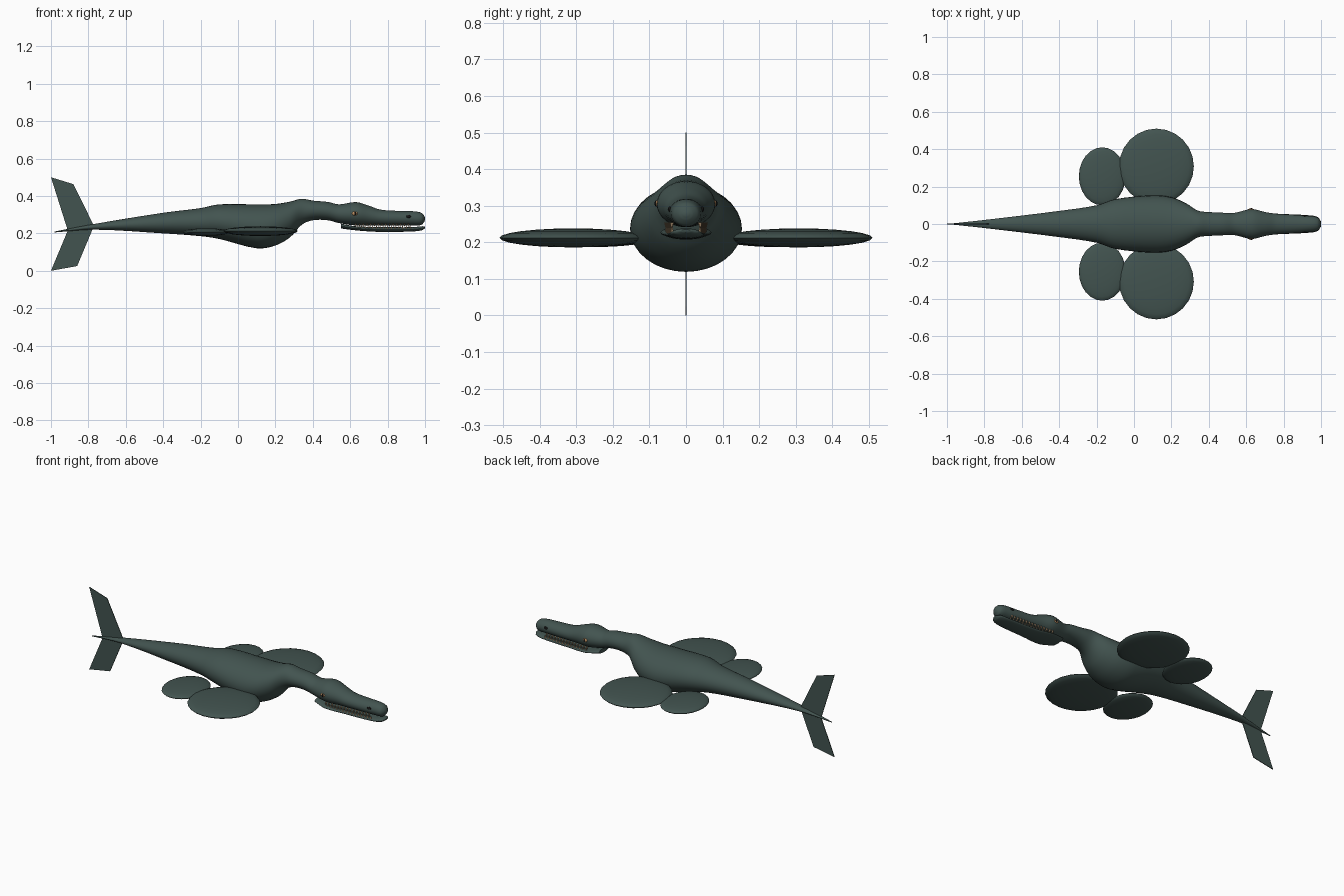
import bpy
import bmesh
from math import sin, cos, pi, radians
from mathutils import Vector

default_cube = bpy.data.objects.get("Cube")
if default_cube:
    bpy.data.objects.remove(default_cube, do_unlink=True)


def make_material(name, colour):
    material = bpy.data.materials.new(name)
    material.use_nodes = True
    material.diffuse_color = (*colour, 1)
    shader = material.node_tree.nodes["Principled BSDF"]
    shader.inputs["Base Color"].default_value = (*colour, 1)
    shader.inputs["Roughness"].default_value = 0.8
    return material


skin = make_material("dark sea green skin", (0.055, 0.088, 0.08))
ivory = make_material("tooth ivory", (0.55, 0.38, 0.22))
amber = make_material("eye amber", (0.5, 0.27, 0.12))
black = make_material("pupil black", (0.008, 0.008, 0.008))


def finish(bm, name, material, smooth_angle=50):
    bmesh.ops.recalc_face_normals(bm, faces=bm.faces)
    mesh = bpy.data.meshes.new(name)
    bm.to_mesh(mesh)
    bm.free()
    mesh.materials.append(material)
    part = bpy.data.objects.new(name, mesh)
    bpy.context.collection.objects.link(part)
    bpy.ops.object.select_all(action="DESELECT")
    part.select_set(True)
    bpy.context.view_layer.objects.active = part
    bpy.ops.object.shade_smooth_by_angle(angle=radians(smooth_angle))
    return part


def smooth_stations(stations, steps):
    """Curve through the stations, each (x, top, bottom, half width)."""
    points = [Vector(s) for s in stations]
    result = []
    for i in range(len(points) - 1):
        start, end = points[i], points[i + 1]
        before, after = points[max(i - 1, 0)], points[min(i + 2, len(points) - 1)]
        # Slopes are measured along x so uneven spacing stays smooth
        slope_a = (end - before) / (end.x - before.x) * (end.x - start.x)
        slope_b = (after - start) / (after.x - start.x) * (end.x - start.x)
        for k in range(steps):
            t = k / steps
            blend = t * t * (3 - 2 * t)
            result.append(start.lerp(end, blend)
                          + slope_a * (t * (1 - t) ** 2)
                          - slope_b * (t * t * (1 - t)))
    return result + [points[-1]]


def loft(name, stations, material, sides=32, steps=4):
    bm = bmesh.new()
    rings = []
    for x, top, bottom, half_width in smooth_stations(stations, steps):
        middle, half_height = (top + bottom) / 2, (top - bottom) / 2
        rings.append([bm.verts.new((x, half_width * cos(2 * pi * i / sides),
                                    middle + half_height * sin(2 * pi * i / sides)))
                      for i in range(sides)])
    for ring, following in zip(rings, rings[1:]):
        for i in range(sides):
            j = (i + 1) % sides
            bm.faces.new((ring[i], ring[j], following[j], following[i]))
    bm.faces.new(rings[0])
    bm.faces.new(rings[-1])
    return finish(bm, name, material)


def ellipsoid(name, centre, radii, material, segments=24, rings=12):
    bm = bmesh.new()
    bmesh.ops.create_uvsphere(bm, u_segments=segments, v_segments=rings, radius=1)
    bmesh.ops.scale(bm, vec=radii, verts=bm.verts)
    bmesh.ops.translate(bm, vec=centre, verts=bm.verts)
    return finish(bm, name, material, 80)


# Tail, trunk, neck and upper head in one flowing skin
loft("body", [
    (-.98, .21, .205, .002), (-.77, .25, .22, .025), (-.4, .31, .2, .07),
    (-.2, .335, .185, .1), (-.1, .355, .17, .133), (.1, .355, .12, .153),
    (.2, .357, .135, .143), (.28, .37, .18, .11), (.34, .385, .245, .072),
    (.4, .375, .27, .064), (.48, .368, .27, .06), (.54, .355, .255, .06),
    (.63, .367, .242, .08), (.7, .348, .242, .064), (.76, .327, .242, .055),
    (.86, .32, .242, .049), (.94, .318, .242, .043), (.98, .31, .245, .036),
    (.995, .295, .26, .02), (1, .282, .272, .006)], skin)

# Slim lower jaw
loft("lower_jaw", [
    (.55, .252, .226, .05), (.63, .238, .216, .07), (.75, .234, .208, .056),
    (.93, .233, .21, .047), (.985, .238, .217, .036), (1, .235, .228, .012)],
    skin, sides=24)

# Vertical tail fin
bm = bmesh.new()
outline = [(-1, .5), (-.88, .463), (-.77, .24), (-.86, .025), (-1, 0), (-.91, .215)]
upper, lower = outline[:3] + outline[5:], outline[2:]
for half in (upper, lower):
    face = bm.faces.new([bm.verts.new((x, -.002, z)) for x, z in half])
    extruded = bmesh.ops.extrude_face_region(bm, geom=[face], use_keep_orig=True)
    moved = [g for g in extruded["geom"] if isinstance(g, bmesh.types.BMVert)]
    bmesh.ops.translate(bm, vec=(0, .004, 0), verts=moved)
finish(bm, "tail_fin", skin, 30)


def jaw_width(x):
    return .062 - (x - .63) * .055


for side, label in ((1, "left"), (-1, "right")):
    # Broad front paddle and smaller rear paddle
    ellipsoid("front_flipper_" + label, (.12, side * .308, .212), (.2, .202, .026), skin)
    ellipsoid("rear_flipper_" + label, (-.17, side * .255, .207), (.125, .155, .02), skin)

    # Eye, pupil and nostril
    ellipsoid("eye_" + label, (.625, side * .075, .306), (.016, .009, .011), amber, 16, 8)
    ellipsoid("pupil_" + label, (.627, side * .082, .306), (.006, .004, .008), black, 12, 8)
    ellipsoid("nostril_" + label, (.912, side * .044, .29), (.013, .005, .008), black, 12, 8)

    # Interlocking rows of pointed teeth
    bm = bmesh.new()
    count = 15
    for row, base in ((-1, .249), (1, .229)):
        for i in range(count):
            x = .635 + (i + row / 4) * .3 / count
            cone = bmesh.ops.create_cone(bm, cap_ends=True, segments=6,
                                         radius1=.006, radius2=.0005, depth=.02)
            verts = cone["verts"]
            if row < 0:
                bmesh.ops.scale(bm, vec=(1, 1, -1), verts=verts)
            bmesh.ops.translate(bm, verts=verts, vec=(
                x, side * (jaw_width(x) - .008), base + row * .005))
    finish(bm, "teeth_" + label, ivory, 30)
